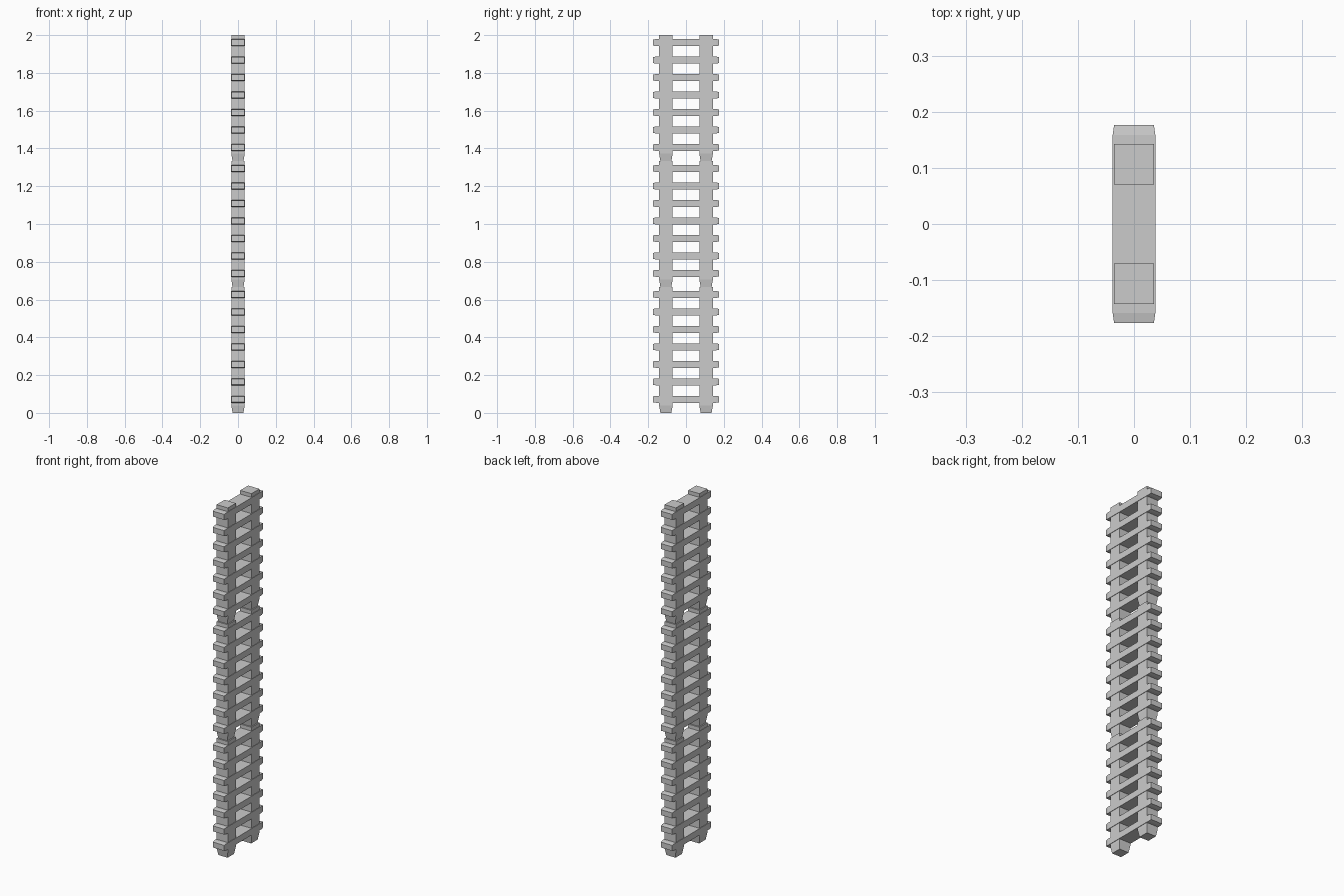
import bpy, bmesh

if "Cube" in bpy.data.objects:
    bpy.data.objects.remove(bpy.data.objects["Cube"])

SEG = 2 / 3            # height of one ladder section
RUNG_STEP = 0.0925


def loft(name, rings, axis):
    """Rectangular sections (centre_y, pos, half_a, half_b) joined along an axis."""
    bm = bmesh.new()
    loops = []
    for cy, cz, pos, a, b in rings:
        loop = []
        for sa, sb in ((-1, -1), (1, -1), (1, 1), (-1, 1)):
            if axis == 'Z':
                co = (sa * a, cy + sb * b, pos)
            else:
                co = (sa * a, pos, cz + sb * b)
            loop.append(bm.verts.new(co))
        loops.append(loop)
    for lo, hi in zip(loops, loops[1:]):
        for i in range(4):
            j = (i + 1) % 4
            bm.faces.new((lo[i], lo[j], hi[j], hi[i]))
    bm.faces.new(loops[0])
    bm.faces.new(loops[-1])
    bmesh.ops.recalc_face_normals(bm, faces=bm.faces)
    me = bpy.data.meshes.new(name)
    bm.to_mesh(me)
    bm.free()
    ob = bpy.data.objects.new(name, me)
    bpy.context.collection.objects.link(ob)
    return ob


for s in range(3):
    z0 = s * SEG
    # Rails with a tapered foot
    for side, label in ((-1, "left"), (1, "right")):
        cy = side * 0.1065
        loft(f"rail_{label}_{s + 1}", [
            (cy, 0, z0, 0.029, 0.029),
            (cy, 0, z0 + 0.04, 0.0355, 0.036),
            (cy, 0, z0 + SEG, 0.0355, 0.036)], 'Z')
    # Rungs with slightly tapered ends
    for r in range(7):
        cz = z0 + 0.072 + r * RUNG_STEP
        loft(f"rung_{s + 1}_{r + 1}", [
            (0, cz, -0.176, 0.0355, 0.0155),
            (0, cz, -0.159, 0.038, 0.0185),
            (0, cz, 0.159, 0.038, 0.0185),
            (0, cz, 0.176, 0.0355, 0.0155)], 'Y')
